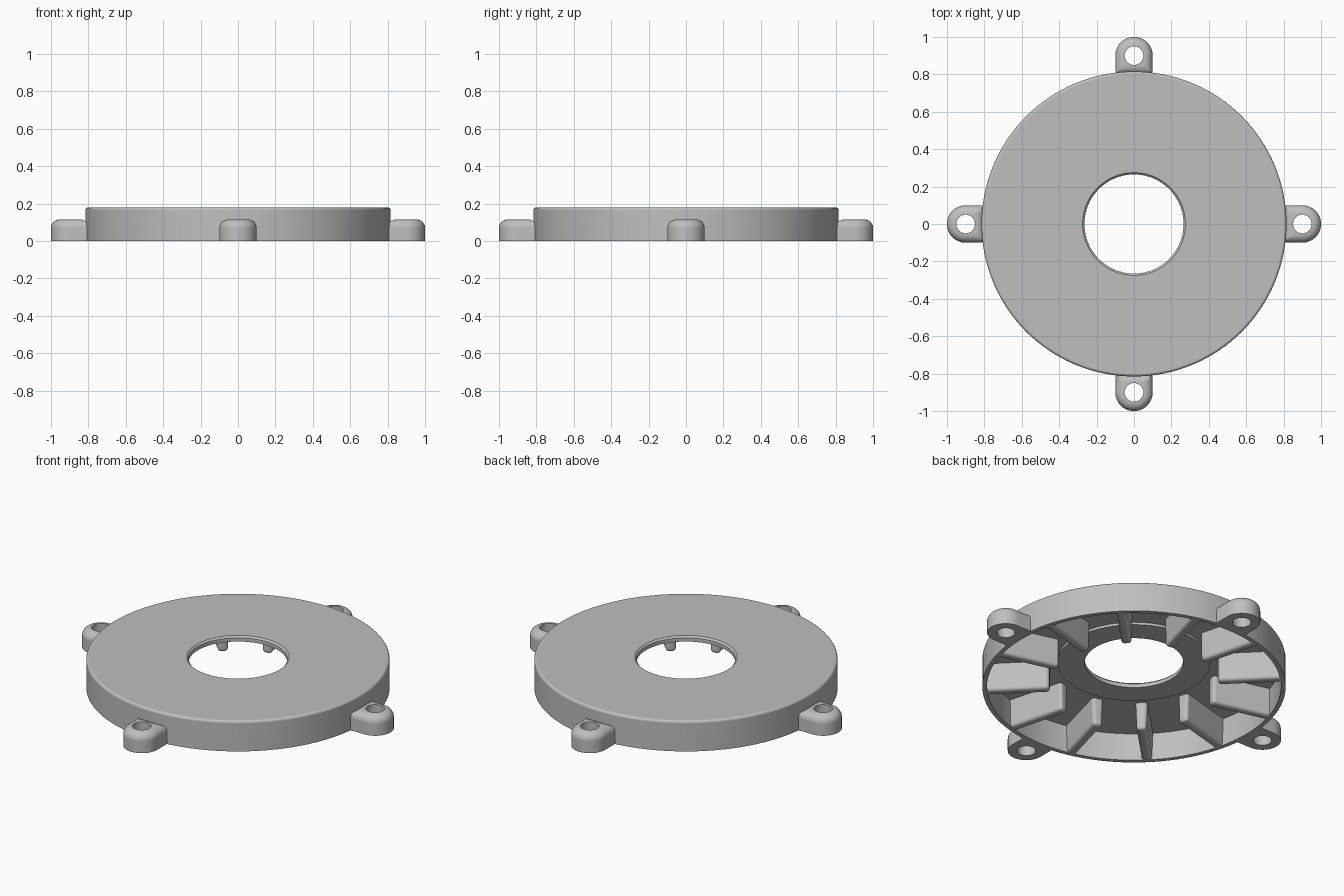
import bpy, bmesh
from math import cos, sin, pi, radians
from mathutils import Matrix, Vector

cube = bpy.data.objects.get("Cube")
if cube:
    bpy.data.objects.remove(cube, do_unlink=True)

grey = bpy.data.materials.new("plain_grey")
grey.use_nodes = True
COLOUR = (0.52, 0.52, 0.52, 1)
grey.diffuse_color = COLOUR
grey.node_tree.nodes["Principled BSDF"].inputs["Base Color"].default_value = COLOUR


def finish(name, bm, angle=0.0):
    """Turn a bmesh into a smooth-shaded object rotated about z."""
    bmesh.ops.recalc_face_normals(bm, faces=bm.faces)
    mesh = bpy.data.meshes.new(name)
    bm.to_mesh(mesh)
    bm.free()
    mesh.materials.append(grey)
    obj = bpy.data.objects.new(name, mesh)
    bpy.context.collection.objects.link(obj)
    obj.rotation_euler.z = angle
    bpy.ops.object.select_all(action="DESELECT")
    obj.select_set(True)
    bpy.context.view_layer.objects.active = obj
    bpy.ops.object.shade_smooth_by_angle(angle=radians(32))
    mod = obj.modifiers.new("even_shading", "WEIGHTED_NORMAL")
    mod.keep_sharp = True
    return obj


def skin_loops(loops):
    """Join closed loops of equal length into one closed ring-shaped skin."""
    bm = bmesh.new()
    rows = [[bm.verts.new(p) for p in loop] for loop in loops]
    count = len(rows[0])
    for i, row in enumerate(rows):
        nxt = rows[(i + 1) % len(rows)]
        for j in range(count):
            k = (j + 1) % count
            bm.faces.new((row[j], row[k], nxt[k], nxt[j]))
    return bm


def fillet(x, z, r, steps):
    """Quarter arc from the outer side up to the top, as (x, z)."""
    arc = [i * pi / 2 / steps for i in range(steps + 1)]
    return [(x - r + r * cos(a), z - r + r * sin(a)) for a in arc]


# Cover: thin plate with rim wall and a thicker collar around the hole
HEIGHT, RADIUS, WALL, UNDER = 0.18, 0.815, 0.79, 0.163
profile = [(WALL, 0), (RADIUS, 0)] + fillet(RADIUS, HEIGHT, 0.015, 4)
profile += [(0.275, HEIGHT), (0.265, 0.17), (0.265, 0.148),
            (0.41, 0.148), (0.41, UNDER), (WALL, UNDER)]
SEGMENTS = 128
turns = [2 * pi * i / SEGMENTS for i in range(SEGMENTS)]
finish("cover", skin_loops([[(r * cos(a), r * sin(a), z) for r, z in profile]
                            for a in turns]))


# Mounting lugs: rounded tabs with a through hole and softened top
def lug_loop(r, z, square):
    loop = []
    for i in range(48):
        c, s = cos(2 * pi * i / 48), sin(2 * pi * i / 48)
        k = 1 / max(abs(c), abs(s)) if square and c < 0 else 1
        loop.append((0.9 + r * k * c, r * k * s, z))
    return loop


for n, side in enumerate(("left", "back", "right", "front")):
    loops = [lug_loop(0.05, 0, False), lug_loop(0.1, 0, True)]
    loops += [lug_loop(r, z, True) for r, z in fillet(0.1, 0.115, 0.045, 6)]
    loops.append(lug_loop(0.05, 0.115, False))
    finish("lug_" + side, skin_loops(loops), n * pi / 2)

# Radial ribs under the plate, tapered and rounded on their free edges
INNER, OUTER, TOP = 0.455, 0.8, 0.17
for n in range(12):
    bm = bmesh.new()
    bmesh.ops.create_cube(bm, size=1)
    for v in bm.verts:
        high, far = v.co.z > 0, v.co.x > 0
        v.co = Vector((OUTER if far else INNER,
                       v.co.y * (0.066 if high else 0.054),
                       TOP if high else 0))
    free = [e for e in bm.edges
            if not all(v.co.z > TOP - 0.01 for v in e.verts)
            and not all(v.co.x > OUTER - 0.01 for v in e.verts)]
    bmesh.ops.bevel(bm, geom=free, offset=0.018, segments=4, profile=0.5,
                    affect="EDGES")
    finish(f"rib_{n + 1}", bm, radians(15 + 30 * n))
